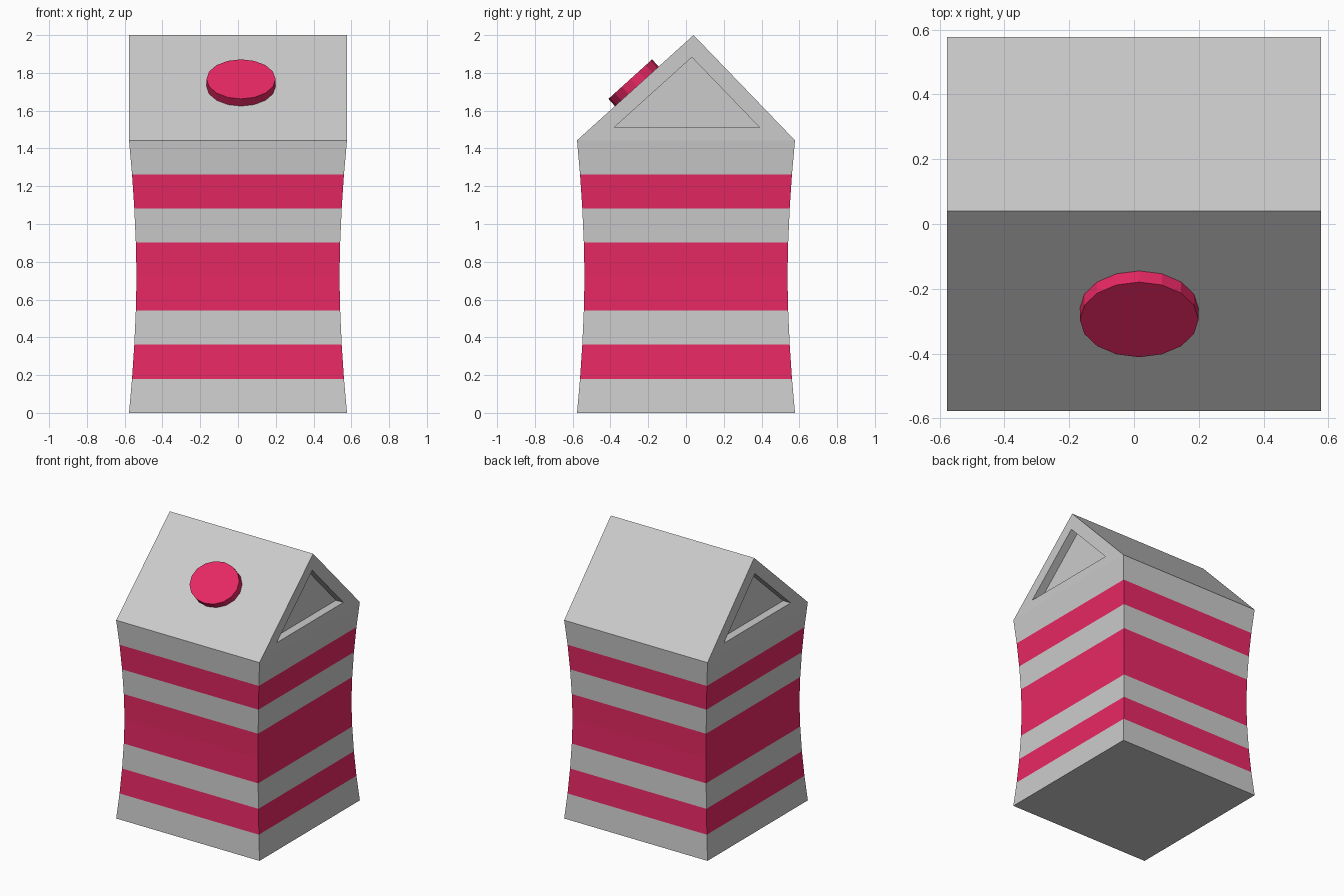
import bpy, bmesh, math
from mathutils import Matrix, Vector

if "Cube" in bpy.data.objects:
    bpy.data.objects.remove(bpy.data.objects["Cube"])


def material(name, color):
    mat = bpy.data.materials.new(name)
    mat.diffuse_color = color
    mat.use_nodes = True
    mat.node_tree.nodes["Principled BSDF"].inputs["Base Color"].default_value = mat.diffuse_color
    return mat


grey = material("carton_grey", (0.8, 0.8, 0.8, 1))
red = material("stripe_red", (0.8, 0.021, 0.127, 1))


def add_object(name, bm, mats):
    bmesh.ops.recalc_face_normals(bm, faces=bm.faces)
    mesh = bpy.data.meshes.new(name)
    bm.to_mesh(mesh)
    bm.free()
    for m in mats:
        mesh.materials.append(m)
    obj = bpy.data.objects.new(name, mesh)
    bpy.context.collection.objects.link(obj)
    return obj


# Carton: square rings with a pinched waist, coloured in bands
EAVE, HALF, RIDGE_Y, TOP = 1.443, 0.577, 0.04, 2.0
upper = [0.537, 0.541, 0.549, 0.561, HALF]
widths = upper[:0:-1] + upper
stripes = {1, 3, 4, 6}

bm = bmesh.new()
rings = []
for i, w in enumerate(widths):
    z = EAVE * i / (len(widths) - 1)
    rings.append([bm.verts.new((x * w, y * w, z))
                  for x, y in ((-1, -1), (1, -1), (1, 1), (-1, 1))])
for i, (lo, hi) in enumerate(zip(rings, rings[1:])):
    for k in range(4):
        n = (k + 1) % 4
        face = bm.faces.new((lo[k], lo[n], hi[n], hi[k]))
        face.material_index = int(i in stripes)
bm.faces.new(rings[0][::-1])

# Gabled roof
fl, fr, br, bl = rings[-1]
ridge_l = bm.verts.new((-HALF, RIDGE_Y, TOP))
ridge_r = bm.verts.new((HALF, RIDGE_Y, TOP))
bm.faces.new((fl, fr, ridge_r, ridge_l))
bm.faces.new((br, bl, ridge_l, ridge_r))
gables = [bm.faces.new((fr, br, ridge_r)), bm.faces.new((bl, fl, ridge_l))]
bmesh.ops.recalc_face_normals(bm, faces=bm.faces)

# Recessed triangle in each gable
for gable in gables:
    center = gable.calc_center_median()
    targets = {v.co.copy().freeze() for v in gable.verts}
    bmesh.ops.inset_individual(bm, faces=[gable], thickness=0.02)
    for v in gable.verts:
        corner = min(targets, key=lambda c: (c - v.co).length)
        v.co = center + (corner - center) * 0.665 + Vector((0, 0, 0.007))
    pushed = bmesh.ops.extrude_discrete_faces(bm, faces=[gable])["faces"][0]
    for v in pushed.verts:
        v.co.x -= math.copysign(0.06, v.co.x)
add_object("carton", bm, [grey, red])

# Slightly oval cap lying on the front roof slope
slope = math.atan2(TOP - EAVE, RIDGE_Y + HALF)
bm = bmesh.new()
bmesh.ops.create_cone(bm, cap_ends=True, segments=16, radius1=1, radius2=1, depth=1,
                      matrix=Matrix.Translation((0, 0, -0.5)))
cap = add_object("cap", bm, [red])
cap.scale = (0.183, 0.156, 0.07)
cap.rotation_euler = (slope, 0, 0)
cap.location = (0.016, -0.295, 1.767)
